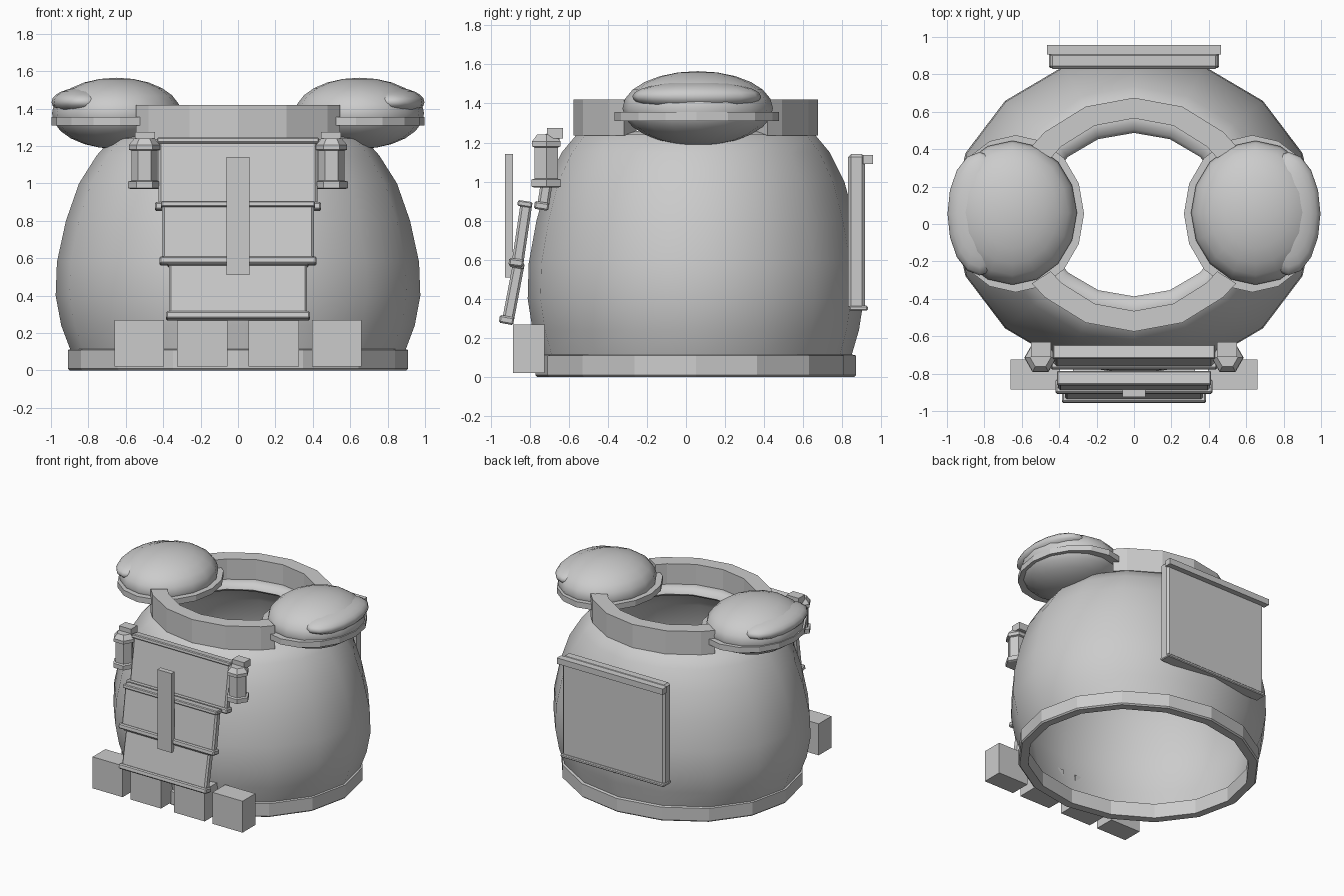
import bpy, bmesh, math
from mathutils import Matrix, Vector

if "Cube" in bpy.data.objects:
    bpy.data.objects.remove(bpy.data.objects["Cube"])

grey = bpy.data.materials.new("plain_grey")
grey.diffuse_color = (0.6, 0.6, 0.6, 1)
grey.use_nodes = True
grey.node_tree.nodes["Principled BSDF"].inputs["Base Color"].default_value = grey.diffuse_color
CY = 0.05  # body axis offset


def finish(name, bm, smooth=None):
    bmesh.ops.recalc_face_normals(bm, faces=bm.faces)
    me = bpy.data.meshes.new(name)
    bm.to_mesh(me)
    bm.free()
    ob = bpy.data.objects.new(name, me)
    bpy.context.collection.objects.link(ob)
    me.materials.append(grey)
    if smooth:
        bpy.ops.object.select_all(action='DESELECT')
        bpy.context.view_layer.objects.active = ob
        ob.select_set(True)
        bpy.ops.object.shade_smooth_by_angle(angle=math.radians(smooth))
    return ob


def sweep(name, profile, center=(0, CY), angles=None, n=16, smooth=None, closed=True):
    """Elliptical lathe: profile rows are (rx, ry, z); angles give a partial arc."""
    bm = bmesh.new()
    full = angles is None
    if full:
        angles = [360 * i / n for i in range(n)]
    rows = []
    for a in angles:
        c, s = math.cos(math.radians(a)), math.sin(math.radians(a))
        rows.append([bm.verts.new((center[0] + rx * c, center[1] + ry * s, z))
                     for rx, ry, z in profile])
    m = len(profile)
    for i in range(len(rows) if full else len(rows) - 1):
        a, b = rows[i], rows[(i + 1) % len(rows)]
        for j in range(m if closed else m - 1):
            k = (j + 1) % m
            bm.faces.new((a[j], b[j], b[k], a[k]))
    if not full:
        bm.faces.new(rows[0])
        bm.faces.new(rows[-1])
    elif not closed:
        bm.faces.new([r[0] for r in rows])
        bm.faces.new([r[-1] for r in rows])
    return finish(name, bm, smooth)


def box(name, x0, x1, y0, y1, z0, z1, bevel=0):
    bm = bmesh.new()
    bmesh.ops.create_cube(bm, size=1)
    for v in bm.verts:
        v.co = Vector(((x0 + x1) / 2 + v.co.x * (x1 - x0),
                       (y0 + y1) / 2 + v.co.y * (y1 - y0),
                       (z0 + z1) / 2 + v.co.z * (z1 - z0)))
    if bevel:
        bmesh.ops.bevel(bm, geom=bm.edges[:], offset=bevel, segments=1, affect='EDGES')
    return finish(name, bm)


def ellipsoid(name, c, r, u=16, v=12):
    bm = bmesh.new()
    bmesh.ops.create_uvsphere(bm, u_segments=u, v_segments=v, radius=1,
                              matrix=Matrix.Translation(c) @ Matrix.Diagonal((*r, 1)))
    return finish(name, bm, 60)


def leaning_slab(name, hx, top, bottom, thick, bevel=0.012):
    """Slab whose back edge runs from top (y, z) to bottom (y, z)."""
    t, b = Vector((0, *top)), Vector((0, *bottom))
    d = (b - t).normalized()
    out = Vector((0, d.z, -d.y))
    if out.y > 0:
        out = -out
    bm = bmesh.new()
    ends = []
    for x in (-hx, hx):
        ends.append([bm.verts.new(Vector((x, 0, 0)) + p)
                     for p in (t, b, b + out * thick, t + out * thick)])
    for e in ends:
        bm.faces.new(e)
    for i in range(4):
        k = (i + 1) % 4
        bm.faces.new((ends[0][i], ends[0][k], ends[1][k], ends[1][i]))
    bmesh.ops.bevel(bm, geom=bm.edges[:], offset=bevel, segments=1, affect='EDGES')
    return finish(name, bm)


# Barrel torso shell: outer wall up, over the neck lip, inner wall down
sweep("torso_shell", [
    (.87, .79, .05), (.90, .80, .12), (.945, .835, .24), (.975, .86, .40),
    (.968, .855, .58), (.92, .815, .80), (.85, .76, 1.0), (.755, .685, 1.15),
    (.675, .61, 1.24), (.57, .51, 1.26), (.515, .455, 1.245), (.50, .437, 1.21),
    (.54, .48, 1.18), (.70, .63, 1.12), (.80, .71, 1.0), (.87, .77, .80), (.92, .81, .58),
    (.925, .815, .40), (.895, .79, .24), (.85, .75, .05)], smooth=50)

# Hem band around the bottom
sweep("bottom_band", [(.84, .745, 0), (.90, .81, 0), (.91, .82, .01),
                      (.91, .82, .11), (.89, .80, .115), (.84, .745, .115)])

# Raised collar in two arcs, open at the shoulders
arc = [36, 45, 67.5, 90, 112.5, 135, 144]
collar = [(.675, .625, 1.235), (.675, .625, 1.42), (.55, .515, 1.42), (.55, .515, 1.235)]
sweep("collar_back", collar, angles=arc)
sweep("collar_front", collar, angles=[-a for a in arc])

# Shoulder pads, lanterns and pouches, mirrored
for side, s in (("right", 1), ("left", -1)):
    ellipsoid("shoulder_pad_" + side, (s * .65, .06, 1.375), (.345, .385, .19))
    ellipsoid("shoulder_puff_" + side, (s * .825, .055, 1.435), (.172, .33, .078))
    sweep("shoulder_rim_" + side, [(.365, .42, 1.31), (.365, .42, 1.355),
                                   (.28, .33, 1.355), (.28, .33, 1.31)],
          center=(s * .632, .055))
    sweep("canister_" + side, [
        (.072, .072, .97), (.087, .087, .975), (.087, .087, 1.01), (.069, .069, 1.015),
        (.069, .069, 1.175), (.084, .084, 1.18), (.084, .084, 1.205), (.055, .055, 1.24)],
        center=(s * .5, -.715), n=6, closed=False)
    x = sorted((s * .445, s * .55))
    box("canister_cap_" + side, *x, -.71, -.63, 1.22, 1.275)
    for part, a, b in (("inner", .057, .327), ("outer", .395, .66)):
        x = sorted((s * a, s * b))
        box(f"pouch_{part}_{side}", *x, -.885, -.725, .02, .27)

# Three overlapping front plates, each with a head strip and a wider hem
plates = (("upper", .425, (-.645, 1.235), (-.705, .85), .445),
          ("middle", .405, (-.785, .895), (-.835, .56), .42),
          ("lower", .37, (-.825, .58), (-.885, .265), .385))
for name, hx, top, bot, hem in plates:
    t, b = Vector(top), Vector(bot)
    d = (b - t).normalized()
    leaning_slab(f"front_plate_{name}", hx, top, bot, .06)
    leaning_slab(f"plate_head_{name}", hx + .008, top, tuple(t + d * .03), .075, .006)
    leaning_slab(f"plate_hem_{name}", hem, tuple(b - d * .04), bot, .075, .008)

# Hanging strip on the front
box("front_strip", -.062, .062, -.925, -.885, .51, 1.14)

# Back panel with top rail and foot
box("back_panel", -.45, .45, .83, .915, .345, 1.14, .015)
box("back_panel_rail", -.465, .465, .905, .958, 1.09, 1.137)
box("back_panel_foot", -.455, .455, .835, .93, .34, .365, .006)
